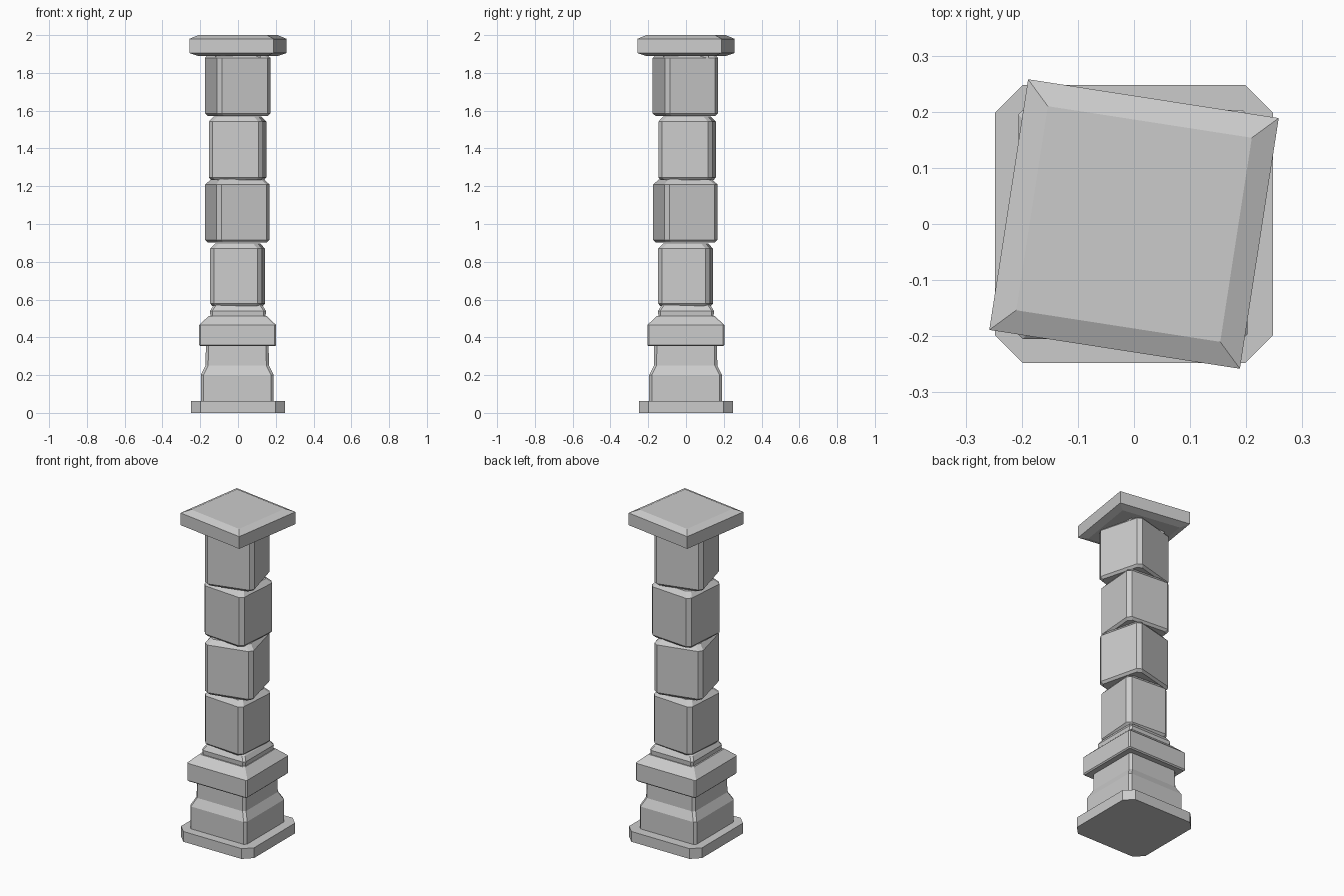
import bpy, math

if "Cube" in bpy.data.objects:
    bpy.data.objects.remove(bpy.data.objects["Cube"])


def ring(half, cham):
    """Square outline, counter-clockwise, with optional cut corners."""
    if cham == 0:
        return [(half, half), (-half, half), (-half, -half), (half, -half)]
    f = half - cham
    return [(half, f), (f, half), (-f, half), (-half, f),
            (-half, -f), (-f, -half), (f, -half), (half, -f)]


def stack(name, levels, cham=0.0, angle=0.0, offset=(0.0, 0.0)):
    """Loft square rings given as (half width, z) from bottom to top."""
    verts = []
    a = math.radians(angle)
    for half, z in levels:
        for x, y in ring(half, cham):
            verts.append((x * math.cos(a) - y * math.sin(a) + offset[0],
                          x * math.sin(a) + y * math.cos(a) + offset[1], z))
    n = 8 if cham else 4
    faces = [tuple(reversed(range(n))), tuple(range(len(verts) - n, len(verts)))]
    for r in range(len(levels) - 1):
        for i in range(n):
            j = (i + 1) % n
            faces.append((r * n + i, r * n + j, (r + 1) * n + j, (r + 1) * n + i))
    mesh = bpy.data.meshes.new(name)
    mesh.from_pydata(verts, [], faces)
    obj = bpy.data.objects.new(name, mesh)
    bpy.context.collection.objects.link(obj)
    return obj


# Base plate with cut corners
stack("base_plate", [(0.248, 0), (0.248, 0.063)], cham=0.05)

# Pedestal shaft with a sloped step
stack("pedestal", [(0.193, 0.06), (0.193, 0.2), (0.188, 0.21),
                   (0.168, 0.25), (0.166, 0.36)], cham=0.014, offset=(-0.004, -0.002))

# Wide band and sloped shoulder
stack("pedestal_band", [(0.197, 0.353), (0.204, 0.36), (0.204, 0.465),
                        (0.153, 0.513)], cham=0.008, offset=(-0.002, -0.001))

# Small collar under the first block
stack("collar", [(0.146, 0.51), (0.148, 0.54), (0.132, 0.565), (0.12, 0.575)], cham=0.012)

# Twisted blocks: bottom z, top z, half width, turn, offset
blocks = [
    (0.565, 0.897, 0.138, -4, (-0.002, -0.002)),
    (0.902, 1.237, 0.145, 14, (-0.003, -0.003)),
    (1.232, 1.57, 0.143, -4.5, (-0.002, 0.006)),
    (1.572, 1.892, 0.146, 15, (-0.002, -0.003)),
]
for i, (z0, z1, half, turn, off) in enumerate(blocks):
    top = 0.028 if i < 3 else 0.012
    stack(f"column_block_{i + 1}",
          [(half - 0.012, z0), (half, z0 + 0.014), (half, z1 - top), (half - top * 0.9, z1)],
          cham=0.022, angle=turn, offset=off)

# Short neck filling the gap under the cap
stack("cap_neck", [(0.12, 1.88), (0.12, 1.9)])

# Cap slab, bevelled above and below
stack("cap_slab", [(0.185, 1.89), (0.226, 1.905), (0.226, 1.98), (0.184, 2.0)], angle=-8.8)
